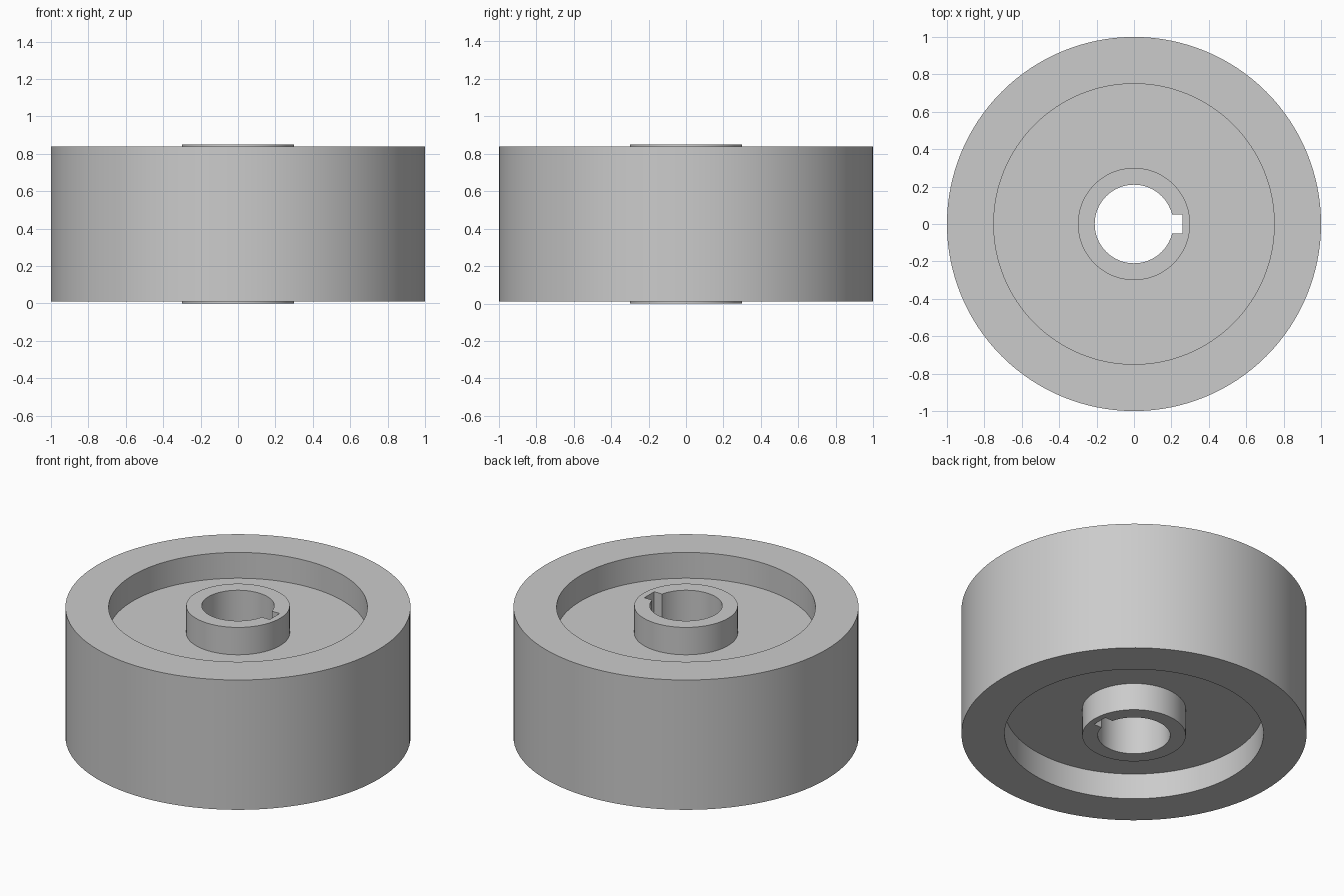
import bpy
import bmesh
import math

default = bpy.data.objects.get("Cube")
if default:
    bpy.data.objects.remove(default, do_unlink=True)

SEGMENTS = 128
HEIGHT = 0.85
RIM_R, RECESS_R, HUB_R, BORE_R = 1.0, 0.75, 0.3, 0.21
RIM_Z, FLOOR_Z = 0.01, 0.175      # lower levels, mirrored for the upper side
KEY_DEPTH, KEY_WIDTH = 0.26, 0.1

# Plain grey material
grey = bpy.data.materials.new("light grey")
grey.use_nodes = True
colour = (0.6, 0.6, 0.6, 1)
grey.diffuse_color = colour
grey.node_tree.nodes["Principled BSDF"].inputs["Base Color"].default_value = colour


def add_object(name, bm):
    bmesh.ops.recalc_face_normals(bm, faces=bm.faces)
    mesh = bpy.data.meshes.new(name)
    bm.to_mesh(mesh)
    bm.free()
    mesh.materials.append(grey)
    obj = bpy.data.objects.new(name, mesh)
    bpy.context.collection.objects.link(obj)
    return obj


# Wheel body: rim, web and hub as one turned profile
lower = [(BORE_R, 0), (HUB_R, 0), (HUB_R, FLOOR_Z),
         (RECESS_R, FLOOR_Z), (RECESS_R, RIM_Z), (RIM_R, RIM_Z)]
profile = lower + [(r, HEIGHT - z) for r, z in reversed(lower)]
bm = bmesh.new()
verts = [bm.verts.new((r, 0, z)) for r, z in profile]
edges = [bm.edges.new((verts[i - 1], verts[i])) for i in range(len(verts))]
bmesh.ops.spin(bm, geom=verts + edges, cent=(0, 0, 0), axis=(0, 0, 1),
               angle=math.tau, steps=SEGMENTS, use_merge=True)
bmesh.ops.remove_doubles(bm, verts=bm.verts, dist=0.0001)
wheel = add_object("wheel_body", bm)

# Keyway slot through the hub on the +x side
bm = bmesh.new()
bmesh.ops.create_cube(bm, size=1)
start = BORE_R / 2
bmesh.ops.scale(bm, vec=(KEY_DEPTH - start, KEY_WIDTH, HEIGHT * 2), verts=bm.verts)
bmesh.ops.translate(bm, vec=((KEY_DEPTH + start) / 2, 0, HEIGHT / 2), verts=bm.verts)
cutter = add_object("keyway_cutter", bm)
cutter.hide_render = True

slot = wheel.modifiers.new("keyway", 'BOOLEAN')
slot.operation = 'DIFFERENCE'
slot.solver = 'EXACT'
slot.object = cutter

bpy.ops.object.select_all(action='DESELECT')
wheel.select_set(True)
bpy.context.view_layer.objects.active = wheel
bpy.ops.object.modifier_apply(modifier=slot.name)
bpy.data.objects.remove(cutter, do_unlink=True)
bpy.ops.object.shade_smooth_by_angle(angle=math.radians(30))
